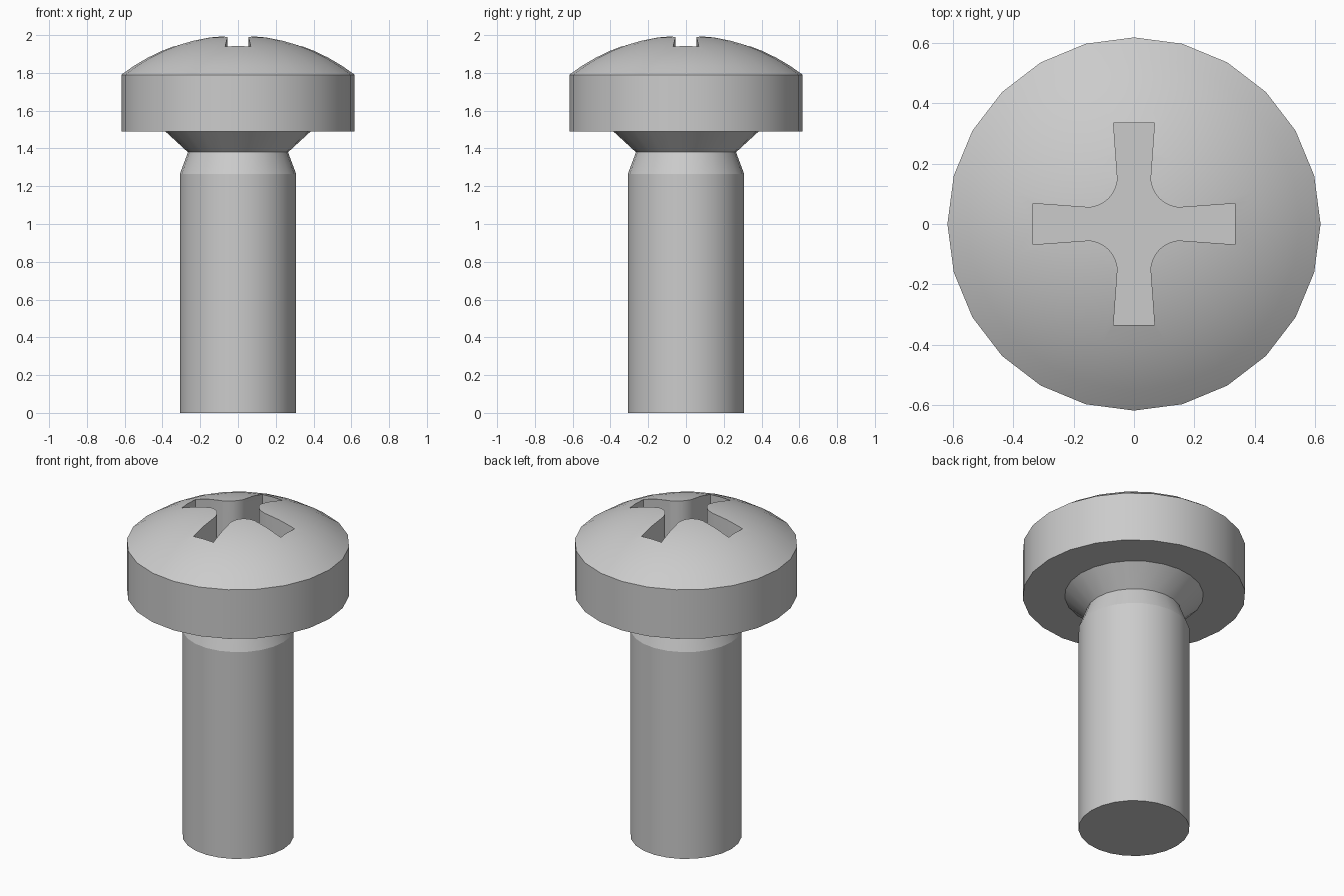
import bpy, bmesh, math

cube = bpy.data.objects.get("Cube")
if cube:
    bpy.data.objects.remove(cube, do_unlink=True)

SIDES = 24

steel = bpy.data.materials.new("steel_grey")
steel.use_nodes = True
GREY = (0.6, 0.6, 0.6, 1)
steel.diffuse_color = GREY
steel.node_tree.nodes["Principled BSDF"].inputs["Base Color"].default_value = GREY


def make_object(name, bm):
    bmesh.ops.recalc_face_normals(bm, faces=bm.faces)
    mesh = bpy.data.meshes.new(name)
    bm.to_mesh(mesh)
    bm.free()
    mesh.materials.append(steel)
    obj = bpy.data.objects.new(name, mesh)
    bpy.context.collection.objects.link(obj)
    return obj


def lathe(name, profile):
    """Closed solid of revolution from (radius, height) points."""
    bm = bmesh.new()
    verts = [bm.verts.new((r, 0, z)) for r, z in profile]
    edges = [bm.edges.new(pair) for pair in zip(verts, verts[1:])]
    bmesh.ops.spin(bm, geom=verts + edges, cent=(0, 0, 0), axis=(0, 0, 1),
                   angle=math.tau, steps=SIDES, use_merge=True)
    bmesh.ops.remove_doubles(bm, verts=bm.verts, dist=0.0005)
    return make_object(name, bm)


def select_only(obj):
    bpy.ops.object.select_all(action='DESELECT')
    obj.select_set(True)
    bpy.context.view_layer.objects.active = obj


# Head: flat underside, straight rim, shallow spherical dome
HEAD_R, RIM_Z, TOP_Z = 0.618, 1.79, 2.0
sag = TOP_Z - RIM_Z
dome_r = (HEAD_R ** 2 + sag ** 2) / (2 * sag)
sweep = math.asin(HEAD_R / dome_r)
dome = []
for i in range(9):
    a = sweep * (1 - i / 8)
    dome.append((dome_r * math.sin(a), TOP_Z - dome_r * (1 - math.cos(a))))
head = lathe("head", [(0, 1.49), (HEAD_R, 1.49)] + dome)

# Shank with narrowed neck flaring into the head
shank = lathe("shank", [(0, 0), (0.308, 0), (0.308, 1.265), (0.265, 1.38),
                        (0.386, 1.491), (0, 1.491)])

# Cross recess: flared arms joined by rounded inner corners
FILLET, CENTRE, FLOOR = 0.103, 0.157, 1.72
quarter = [(0.335, -0.068), (0.335, 0.068)]
for i in range(11):
    a = math.radians(265 - 80 * i / 10)
    quarter.append((CENTRE + FILLET * math.cos(a), CENTRE + FILLET * math.sin(a)))
bm = bmesh.new()
outline = []
for turn in range(4):
    c, s = ((1, 0), (0, 1), (-1, 0), (0, -1))[turn]
    outline += [bm.verts.new((x * c - y * s, x * s + y * c, FLOOR)) for x, y in quarter]
base = bm.faces.new(outline)
top = bmesh.ops.extrude_face_region(bm, geom=[base])
bmesh.ops.translate(bm, vec=(0, 0, 0.5),
                    verts=[g for g in top["geom"] if isinstance(g, bmesh.types.BMVert)])
cutter = make_object("recess_cutter", bm)
cutter.hide_render = True

cut = head.modifiers.new("cross_recess", 'BOOLEAN')
cut.operation = 'DIFFERENCE'
cut.solver = 'EXACT'
cut.object = cutter
select_only(head)
bpy.ops.object.modifier_apply(modifier=cut.name)
bpy.data.objects.remove(cutter, do_unlink=True)

# Smooth round surfaces, crisp edges
for obj in (head, shank):
    select_only(obj)
    bpy.ops.object.shade_smooth_by_angle(angle=math.radians(20))
